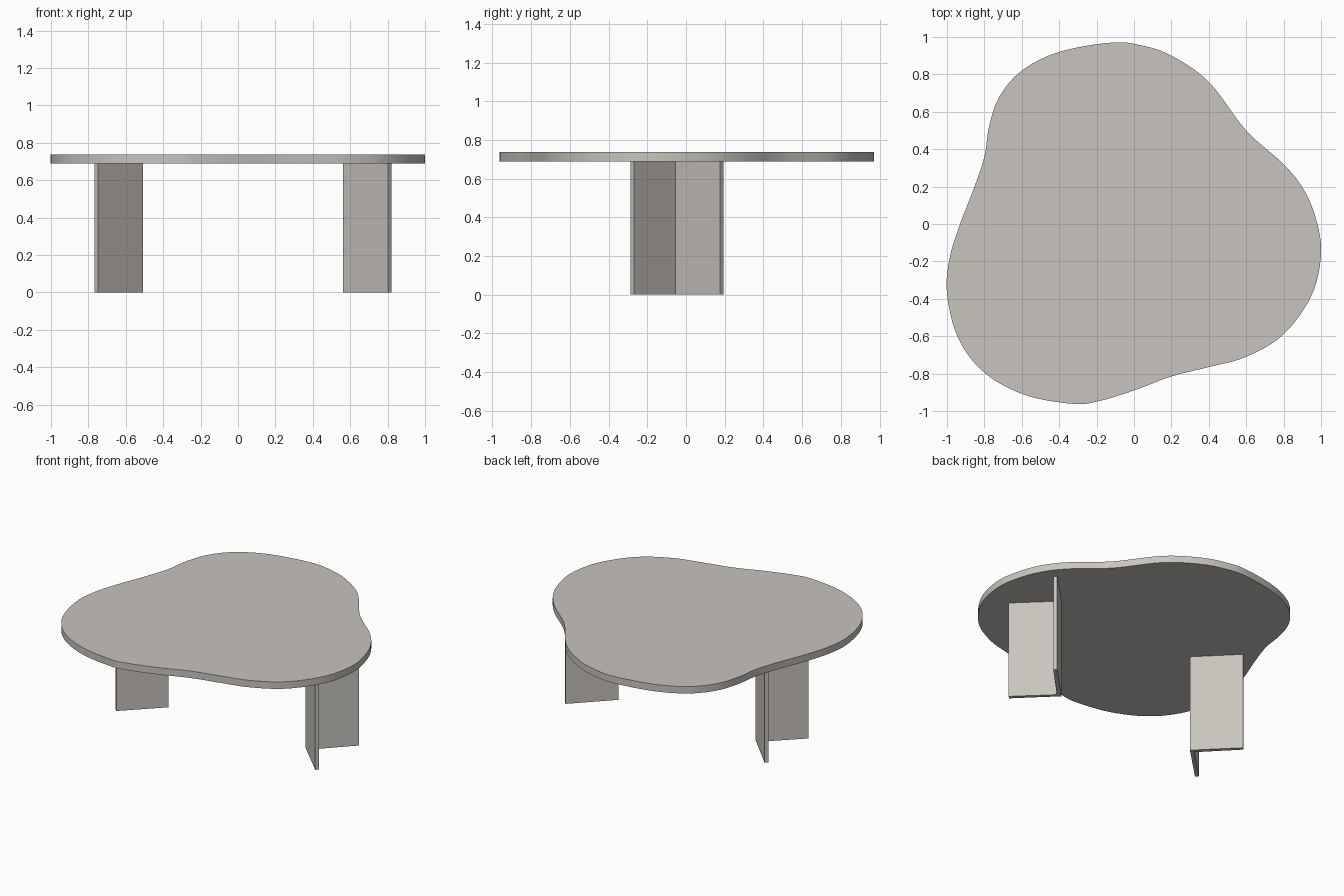
import bpy
import bmesh
from mathutils import Vector

if "Cube" in bpy.data.objects:
    bpy.data.objects.remove(bpy.data.objects["Cube"])

TOP_Z, UNDER_Z = 0.737, 0.688

stone = bpy.data.materials.new("warm grey stone")
stone.diffuse_color = (0.58, 0.55, 0.51, 1.0)
stone.use_nodes = True
stone.node_tree.nodes["Principled BSDF"].inputs["Base Color"].default_value = stone.diffuse_color


def smooth_loop(points, steps):
    """Closed Catmull-Rom curve through the given points."""
    pts = [Vector(p) for p in points]
    n = len(pts)
    out = []
    for i in range(n):
        a, b, c, d = (pts[(i + k - 1) % n] for k in range(4))
        for s in range(steps):
            t = s / steps
            out.append(0.5 * (2 * b + (c - a) * t
                              + (2 * a - 5 * b + 4 * c - d) * t ** 2
                              + (3 * b - a - 3 * c + d) * t ** 3))
    return out


def slab(name, outline, z0, z1):
    """Extrude a flat outline from z0 up to z1."""
    bm = bmesh.new()
    base = bm.faces.new([bm.verts.new((p[0], p[1], z0)) for p in outline])
    up = bmesh.ops.extrude_face_region(bm, geom=[base], use_keep_orig=True)
    verts = [v for v in up["geom"] if isinstance(v, bmesh.types.BMVert)]
    bmesh.ops.translate(bm, verts=verts, vec=(0, 0, z1 - z0))
    bmesh.ops.recalc_face_normals(bm, faces=bm.faces)
    mesh = bpy.data.meshes.new(name)
    bm.to_mesh(mesh)
    bm.free()
    mesh.materials.append(stone)
    obj = bpy.data.objects.new(name, mesh)
    bpy.context.collection.objects.link(obj)
    return obj


# Three-lobed pebble table top
outline = [(-0.12, 0.97), (0.04, 0.955), (0.2, 0.90), (0.4, 0.76), (0.6, 0.50),
           (0.8, 0.32), (0.91, 0.18), (0.975, 0.02), (1.0, -0.16), (0.95, -0.38),
           (0.8, -0.59), (0.6, -0.71), (0.4, -0.765), (0.2, -0.815), (0.0, -0.89),
           (-0.18, -0.945), (-0.32, -0.962), (-0.58, -0.915), (-0.8, -0.795),
           (-0.94, -0.61), (-1.0, -0.37), (-0.985, -0.18), (-0.93, 0.0),
           (-0.86, 0.18), (-0.8, 0.36), (-0.775, 0.52), (-0.72, 0.68),
           (-0.6, 0.82), (-0.4, 0.92)]
top = slab("table_top", smooth_loop(outline, 6), UNDER_Z, TOP_Z)
bpy.context.view_layer.objects.active = top
top.select_set(True)
bpy.ops.object.shade_smooth_by_angle(angle=0.6)

# Two V-shaped panel legs, mirrored, with their points facing each other
vee = [(0.0, -0.05), (0.24, -0.286), (0.258, -0.268), (0.037, -0.053),
       (0.258, 0.176), (0.24, 0.193)]
for name, apex_x, side in (("right_leg", 0.562, 1), ("left_leg", -0.508, -1)):
    slab(name, [(apex_x + side * x, y) for x, y in vee], 0.0, UNDER_Z)
